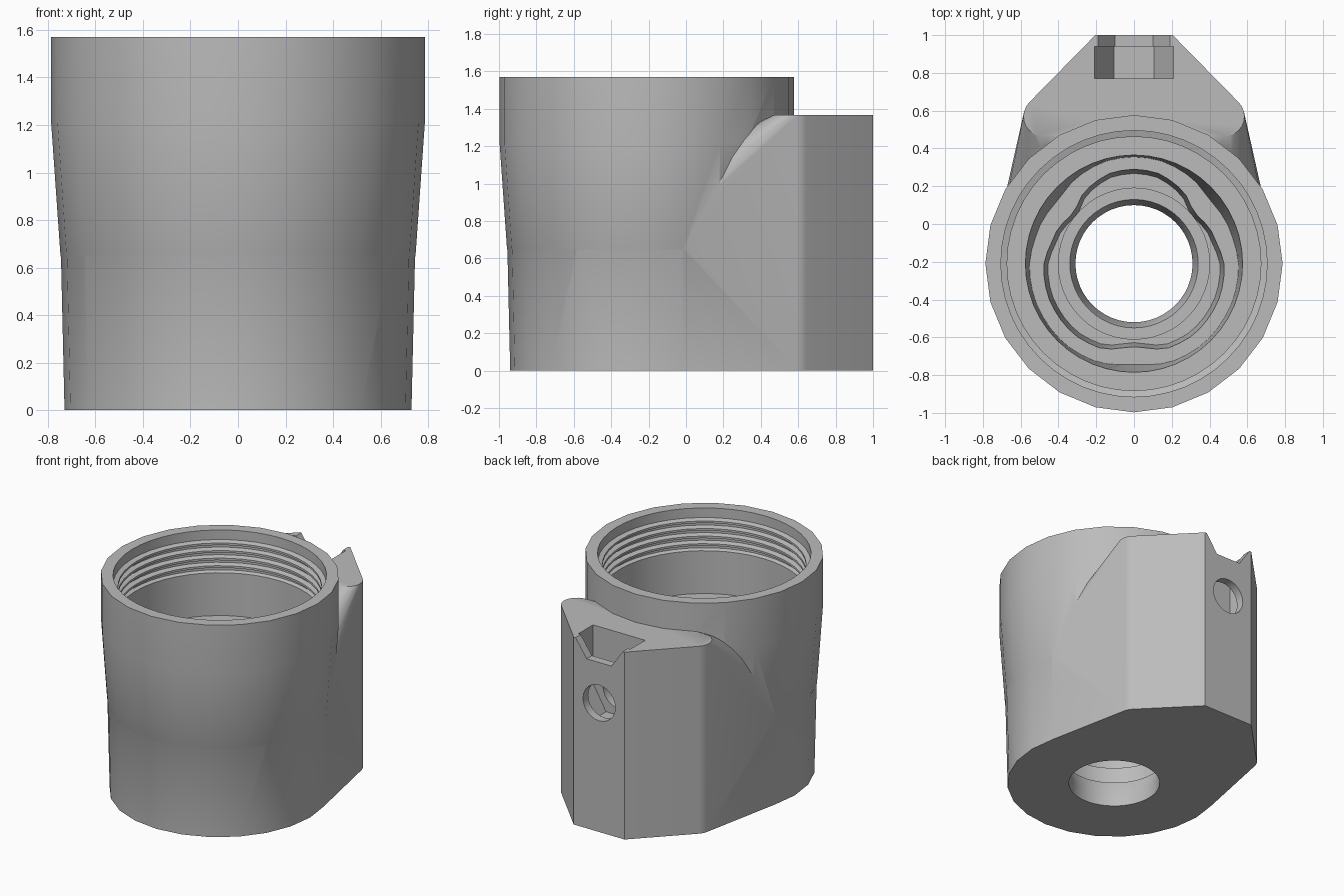
import bpy, bmesh
from math import sin, cos, pi, radians, degrees

cube = bpy.data.objects.get("Cube")
if cube:
    bpy.data.objects.remove(cube, do_unlink=True)

CY = -0.21      # y of the cup axis
SIDES = 24      # outer facets
FINE = 48       # inner facets

grey = bpy.data.materials.new("plain grey")
grey.use_nodes = True
grey.diffuse_color = (0.5, 0.5, 0.5, 1)
grey.node_tree.nodes["Principled BSDF"].inputs["Base Color"].default_value = grey.diffuse_color


def finish(name, bm):
    bmesh.ops.recalc_face_normals(bm, faces=bm.faces)
    mesh = bpy.data.meshes.new(name)
    bm.to_mesh(mesh)
    bm.free()
    mesh.materials.append(grey)
    obj = bpy.data.objects.new(name, mesh)
    bpy.context.collection.objects.link(obj)
    return obj


def loft(name, rings):
    """Closed solid skinned through rings of equal point count."""
    bm = bmesh.new()
    loops = [[bm.verts.new(p) for p in ring] for ring in rings]
    n = len(loops[0])
    for a, b in zip(loops, loops[1:]):
        for i in range(n):
            j = (i + 1) % n
            bm.faces.new((a[i], a[j], b[j], b[i]))
    bm.faces.new(loops[0])
    bm.faces.new(loops[-1])
    return finish(name, bm)


def circle(r, z, n, x=0, y=CY):
    return [(x + r * cos(2 * pi * i / n), y + r * sin(2 * pi * i / n), z) for i in range(n)]


def prism_y(name, profile, y0, y1):
    return loft(name, [[(x, y, z) for x, z in profile] for y in (y0, y1)])


def combine(obj, other, operation):
    mod = obj.modifiers.new("combine", "BOOLEAN")
    mod.operation = operation
    mod.solver = "EXACT"
    mod.object = other
    bpy.ops.object.select_all(action="DESELECT")
    bpy.context.view_layer.objects.active = obj
    obj.select_set(True)
    bpy.ops.object.modifier_apply(modifier=mod.name)
    bpy.data.objects.remove(other, do_unlink=True)


# Lower body: hull around the cup base and the taller clamp block
bm = bmesh.new()
points = circle(0.73, 0, SIDES) + circle(0.745, 0.65, SIDES)
for z in (0, 1.365):
    for side in (-1, 1):
        points += circle(0.105, z, SIDES, side * 0.48, 0.57)
        points.append((side * 0.205, 1, z))
for p in points:
    bm.verts.new(p)
result = bmesh.ops.convex_hull(bm, input=bm.verts)
loose = {g for g in result["geom_interior"] + result["geom_unused"] if isinstance(g, bmesh.types.BMVert)}
bmesh.ops.delete(bm, geom=list(loose), context="VERTS")
bmesh.ops.dissolve_limit(bm, angle_limit=radians(0.5), verts=bm.verts, edges=bm.edges)
body = finish("holder_body", bm)

# Upper cup
cup = loft("cup", [circle(r, z, SIDES) for r, z in
                   ((0.65, 0.4), (0.747, 0.65), (0.787, 1.22), (0.787, 1.57))])
combine(body, cup, "UNION")

# Lobed pocket outline: radius against angle from the right, mirrored in x
LOBE = [(-90, 0.44), (-65, 0.483), (-50, 0.49), (-25, 0.487), (-5, 0.48),
        (20, 0.446), (40, 0.42), (60, 0.47), (75, 0.495), (90, 0.5)]


def lobe_radius(angle):
    a = degrees(angle) % 360
    a = 180 - a if a <= 270 else a - 360
    a = 180 - a if a > 90 else a
    for (a0, r0), (a1, r1) in zip(LOBE, LOBE[1:]):
        if a <= a1 + 1e-6:
            t = (a - a0) / (a1 - a0)
            return r0 + (r1 - r0) * t * t * (3 - 2 * t)
    return LOBE[-1][1]


def lobe(z, scale, offset):
    ring = []
    for i in range(FINE):
        a = 2 * pi * i / FINE
        r = lobe_radius(a) * scale + offset
        ring.append((r * cos(a), CY + r * sin(a), z))
    return ring


# Cavity: threaded mouth, ledge, lobed pocket, stepped drain hole
threads = [(0.705, 1.6), (0.705, 1.5)]
for k in range(4):
    z = 1.49 - k * 0.055
    threads += [(0.672, z), (0.672, z - 0.015), (0.705, z - 0.03), (0.705, z - 0.045)]
threads += [(0.68, 1.27), (0.675, 0.96), (0.575, 0.96)]
rings = [circle(r, z, FINE) for r, z in threads]
rings += [lobe(0.6, 0.5, 0.315), lobe(0.6, 1, 0), lobe(0.35, 1, -0.022)]
rings += [circle(r, z, FINE) for r, z in
          ((0.4, 0.35), (0.4, 0.2), (0.34, 0.2), (0.31, 0.1), (0.31, -0.05))]
combine(body, loft("cavity", rings), "DIFFERENCE")

# Nut slot, rear notch and bolt hole in the clamp block
slot = [(-0.21, 1.5), (-0.21, 0.94), (-0.105, 0.76), (0.105, 0.76), (0.21, 0.94), (0.21, 1.5)]
combine(body, prism_y("nut_slot", slot, 0.77, 0.94), "DIFFERENCE")
notch = [(-0.226, 1.417), (-0.1, 1.235), (0.1, 1.235), (0.226, 1.417)]
combine(body, prism_y("notch", notch, 0.9, 1.1), "DIFFERENCE")
hole = [(x, z + 0.94) for x, z, _ in circle(0.13, 0, SIDES, 0, 0)]
combine(body, prism_y("bolt_hole", hole, 0.62, 1.1), "DIFFERENCE")

# Smooth shading with sharp edges
bpy.ops.object.select_all(action="DESELECT")
body.select_set(True)
bpy.context.view_layer.objects.active = body
bpy.ops.object.shade_smooth_by_angle(angle=radians(30))
